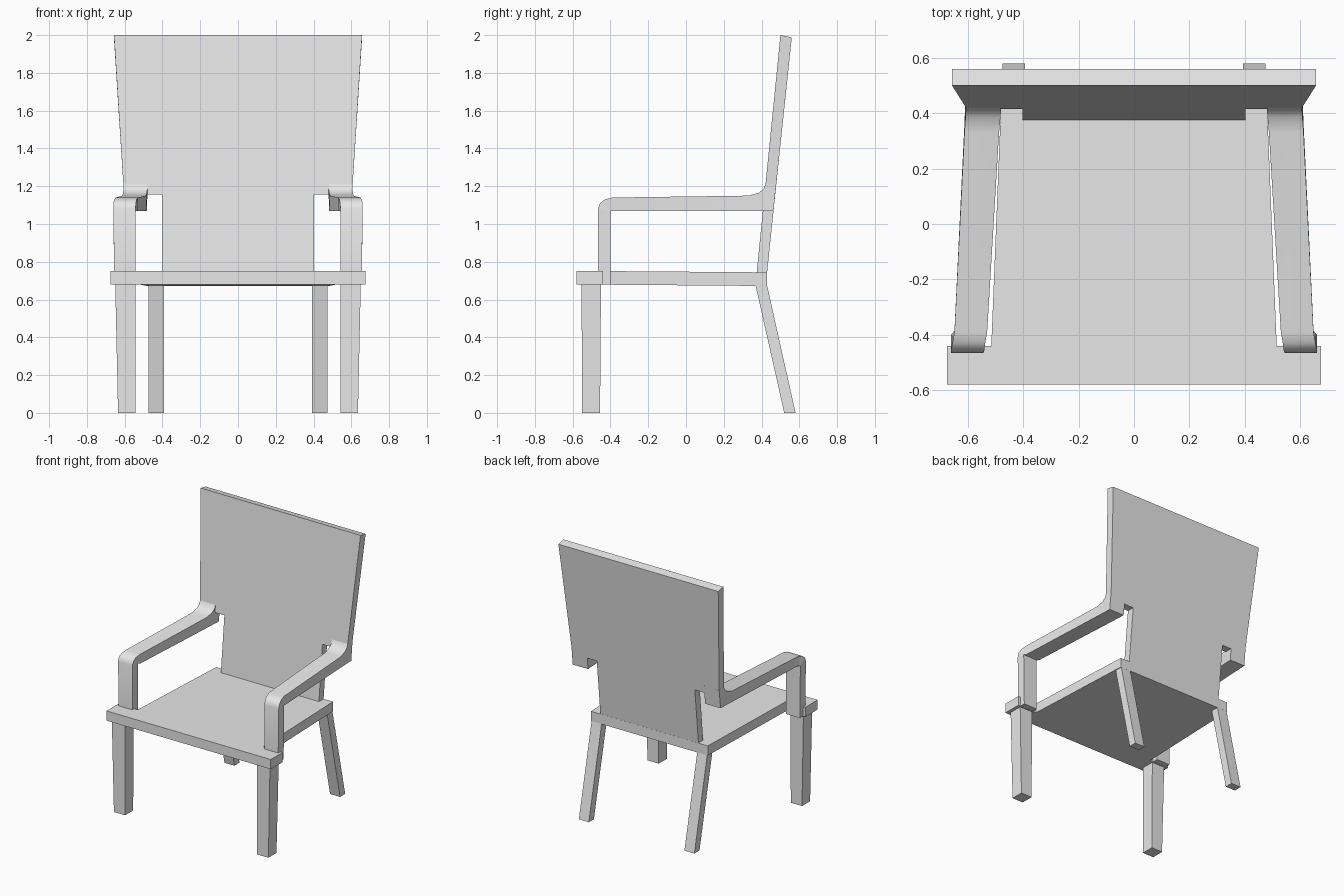
import bpy, bmesh
from math import radians

cube = bpy.data.objects.get("Cube")
if cube:
    bpy.data.objects.remove(cube, do_unlink=True)

grey = bpy.data.materials.new("light grey")
grey.use_nodes = True
grey.diffuse_color = (0.8, 0.8, 0.8, 1)
grey.node_tree.nodes["Principled BSDF"].inputs["Base Color"].default_value = (0.8, 0.8, 0.8, 1)


def loft(name, rings, mirror=False, smooth=False):
    """Skin matching rings of points into a closed solid."""
    bm = bmesh.new()
    loops = [[bm.verts.new(p) for p in ring] for ring in rings]
    for a, b in zip(loops, loops[1:]):
        for i in range(len(a)):
            j = (i + 1) % len(a)
            bm.faces.new((a[i], a[j], b[j], b[i]))
    bm.faces.new(loops[0][::-1])
    bm.faces.new(loops[-1])
    bmesh.ops.recalc_face_normals(bm, faces=bm.faces)
    mesh = bpy.data.meshes.new(name)
    bm.to_mesh(mesh)
    bm.free()
    mesh.materials.append(grey)
    obj = bpy.data.objects.new(name, mesh)
    bpy.context.collection.objects.link(obj)
    if smooth:
        bpy.ops.object.select_all(action="DESELECT")
        obj.select_set(True)
        bpy.context.view_layer.objects.active = obj
        bpy.ops.object.shade_smooth_by_angle(angle=radians(35))
    if mirror:
        obj.modifiers.new("Mirror", "MIRROR").use_mirror_merge = False
    return obj


def both_sides(half):
    """Close a half outline by reflecting it across x = 0."""
    return half + [(-x, v) for x, v in reversed(half)]


def rect(x0, x1, y0, y1, z):
    return [(x0, y0, z), (x1, y0, z), (x1, y1, z), (x0, y1, z)]


# Seat: wide front rail stepping in to a tapered deck, dropping slightly to the rear
outline = both_sides([(0.675, -0.58), (0.675, -0.44), (0.515, -0.44), (0.48, 0.43)])
loft("seat", [[(x, y, z - 0.008 * (y + 0.58)) for x, y in outline] for z in (0.68, 0.752)])

# Backrest: leaning panel, narrow below the arms and flaring above
outline = both_sides([(0.403, 0.74), (0.403, 1.155), (0.48, 1.155),
                      (0.48, 1.21), (0.607, 1.21), (0.657, 2.0)])
front = [(x, 0.375 + 0.1 * (z - 0.75), z) for x, z in outline]
rear = [(x, 0.43 + 0.104 * (z - 0.75), z - (0.012 if z == 2.0 else 0)) for x, z in outline]
loft("backrest", [front, rear])

# Arms: bent strip, each row is outer (y, z), inner (y, z), inside x, outside x
sections = [
    ((-0.465, 0.68), (-0.40, 0.68), 0.543, 0.655),
    ((-0.465, 1.08), (-0.40, 1.06), 0.543, 0.66),
    ((-0.455, 1.11), (-0.40, 1.07), 0.54, 0.66),
    ((-0.43, 1.13), (-0.395, 1.07), 0.537, 0.655),
    ((-0.39, 1.14), (-0.385, 1.07), 0.53, 0.648),
    ((0.33, 1.15), (0.36, 1.07), 0.487, 0.612),
    ((0.385, 1.165), (0.463, 1.07), 0.482, 0.608),
    ((0.41, 1.185), (0.471, 1.15), 0.48, 0.607),
    ((0.421, 1.21), (0.478, 1.21), 0.48, 0.607),
]
loft("arm", [[(x0, *a), (x1, *a), (x1, *b), (x0, *b)] for a, b, x0, x1 in sections],
     mirror=True, smooth=True)

# Front legs: upright and slightly tapered
loft("front_leg", [rect(0.543, 0.635, -0.55, -0.455, 0),
                   rect(0.543, 0.65, -0.553, -0.45, 0.685)], mirror=True)

# Rear legs: raked backwards
loft("rear_leg", [rect(0.393, 0.475, 0.52, 0.58, 0),
                  rect(0.393, 0.475, 0.367, 0.428, 0.68)], mirror=True)
